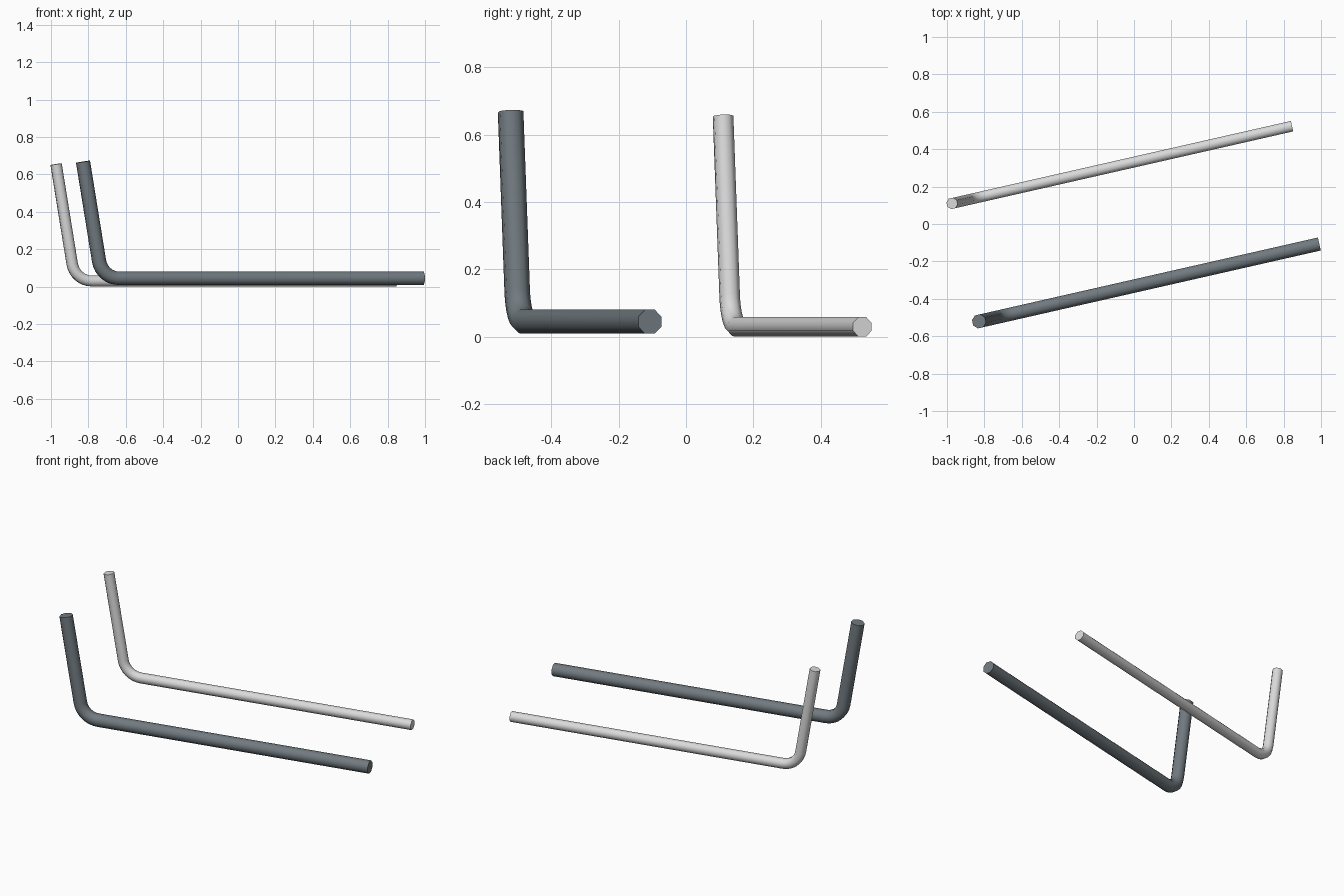
import bpy, bmesh, math
from mathutils import Vector

if "Cube" in bpy.data.objects:
    bpy.data.objects.remove(bpy.data.objects["Cube"])

SIDES, BEND_STEPS = 8, 8
LEAN = math.radians(9.4)        # short arm leans away from the long arm
YAW = math.radians(12.8)        # both keys are turned on the ground


def material(name, rgb):
    m = bpy.data.materials.new(name)
    m.diffuse_color = (*rgb, 1)
    m.use_nodes = True
    m.node_tree.nodes["Principled BSDF"].inputs["Base Color"].default_value = m.diffuse_color
    return m


def bent_rod(name, tip, end, radius, bend, mat):
    """Octagonal rod: long arm ending at `end`, short arm ending at `tip` (distance, height)."""
    along = Vector((math.cos(YAW), math.sin(YAW), 0))
    side = Vector((-math.sin(YAW), math.cos(YAW), 0))
    up = Vector((0, 0, 1))
    end, length, height = Vector(end), tip[0], tip[1]
    # axis corner, measured from the long end
    corner = -length + (height - end.z) * math.tan(LEAN)
    turn = math.pi / 2 - LEAN
    start = corner + bend * math.tan(turn / 2)
    # stations: (distance, height, heading angle)
    path = [(0, 0, 0)]
    for i in range(BEND_STEPS + 1):
        a = turn * i / BEND_STEPS
        path.append((start - bend * math.sin(a), bend * (1 - math.cos(a)), a))
    path.append((-length, height - end.z, turn))

    bm = bmesh.new()
    rings = []
    for d, h, a in path:
        c = end + along * d + up * h
        normal = along * math.sin(a) + up * math.cos(a)
        ring = []
        for k in range(SIDES):
            t = 2 * math.pi * (k + 0.5) / SIDES
            ring.append(bm.verts.new(c + radius * (side * math.cos(t) + normal * math.sin(t))))
        rings.append(ring)
    for r, s in zip(rings, rings[1:]):
        for k in range(SIDES):
            j = (k + 1) % SIDES
            bm.faces.new((r[k], r[j], s[j], s[k]))
    bm.faces.new(rings[0])
    bm.faces.new(rings[-1])
    bmesh.ops.recalc_face_normals(bm, faces=bm.faces)
    # smooth walls, sharp end caps
    for f in bm.faces:
        f.smooth = len(f.verts) == 4
    for e in bm.edges:
        e.smooth = all(f.smooth for f in e.link_faces)
    me = bpy.data.meshes.new(name)
    bm.to_mesh(me)
    bm.free()
    me.materials.append(mat)
    ob = bpy.data.objects.new(name, me)
    bpy.context.collection.objects.link(ob)


dark = material("dark_steel", (0.165, 0.195, 0.215))
light = material("light_steel", (0.70, 0.70, 0.70))

# thick dark key in front, thin light key behind
bent_rod("large_hex_key", (1.866, 0.668), (0.991, -0.107, 0.045), 0.0385, 0.11, dark)
bent_rod("small_hex_key", (1.864, 0.655), (0.845, 0.523, 0.030), 0.0310, 0.11, light)
